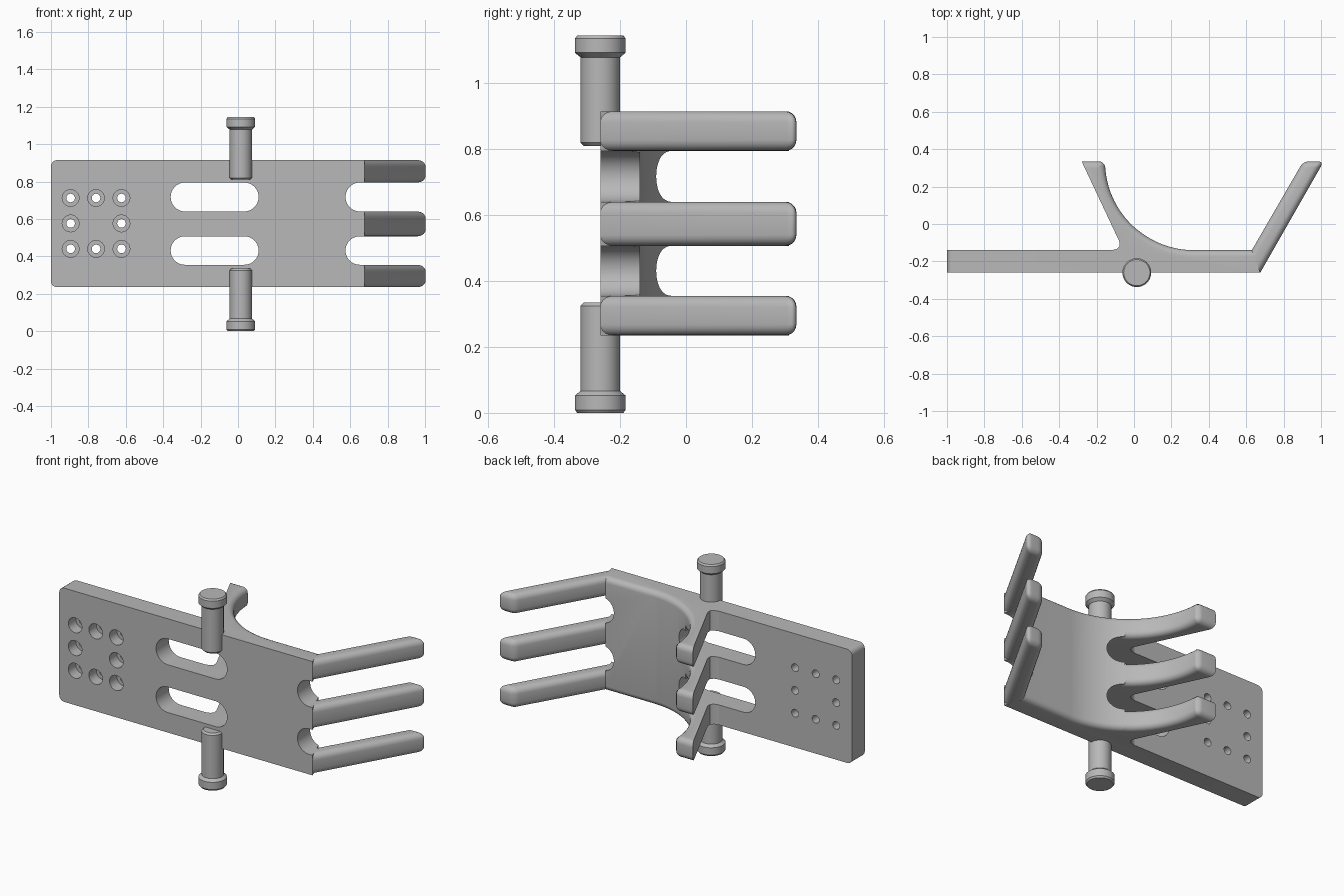
import bpy, bmesh, math
from mathutils import Vector, Matrix

cube = bpy.data.objects.get("Cube")
if cube:
    bpy.data.objects.remove(cube, do_unlink=True)

grey = bpy.data.materials.new("plain grey")
grey.use_nodes = True
GREY = (0.48, 0.48, 0.48, 1)
grey.diffuse_color = GREY
grey.node_tree.nodes["Principled BSDF"].inputs["Base Color"].default_value = GREY

LOW, HIGH, MID = 0.235, 0.915, 0.5725
FRONT, BACK = -0.26, -0.14
ROUND = 0.033
SLOTS = [(0.355, 0.507), (0.64, 0.795)]
BARS = [(LOW, 0.355), (0.507, 0.64), (0.795, HIGH)]


def finish(name, bm):
    bmesh.ops.recalc_face_normals(bm, faces=bm.faces)
    mesh = bpy.data.meshes.new(name)
    bm.to_mesh(mesh)
    bm.free()
    mesh.materials.append(grey)
    ob = bpy.data.objects.new(name, mesh)
    bpy.context.collection.objects.link(ob)
    return ob


def smooth(ob):
    bpy.ops.object.select_all(action='DESELECT')
    ob.select_set(True)
    bpy.context.view_layer.objects.active = ob
    bpy.ops.object.shade_smooth_by_angle(angle=math.radians(35))


def prism(bm, points, low, high):
    """Extrude an outline of (x, y) points from low to high."""
    face = bm.faces.new([bm.verts.new((x, y, low)) for x, y in points])
    new = bmesh.ops.extrude_face_region(bm, geom=[face])["geom"]
    bmesh.ops.translate(bm, vec=(0, 0, high - low),
                        verts=[v for v in new if isinstance(v, bmesh.types.BMVert)])


def round_edges(bm, rule):
    """Round the edges for which rule(middle, direction) holds."""
    chosen = []
    for e in bm.edges:
        a, b = e.verts[0].co, e.verts[1].co
        if rule((a + b) / 2, (b - a).normalized()):
            chosen.append(e)
    bmesh.ops.bevel(bm, geom=chosen, offset=ROUND, segments=5, profile=0.5,
                    affect='EDGES', clamp_overlap=False)


def arc(cx, cy, r, start, end, steps):
    angles = [math.radians(start + (end - start) * i / steps) for i in range(steps + 1)]
    return [(cx + r * math.cos(a), cy + r * math.sin(a)) for a in angles]


def cut(target, bm):
    """Subtract a cutter mesh from the target."""
    cutter = finish("cutter", bm)
    cutter.hide_render = True
    mod = target.modifiers.new("cut", 'BOOLEAN')
    mod.operation, mod.solver, mod.object = 'DIFFERENCE', 'EXACT', cutter
    bpy.context.view_layer.objects.active = target
    bpy.ops.object.modifier_apply(modifier=mod.name)
    bpy.data.objects.remove(cutter, do_unlink=True)


# Plate with the root of the curved cradle
bm = bmesh.new()
SPLIT = 231.9
root = arc(0.32, 0.33, 0.47, SPLIT, 270, 16)
prism(bm, [(-1, FRONT), (0.675, FRONT), (0.63, BACK)] + root[::-1]
      + [(root[0][0], BACK), (-1, BACK)], LOW, HIGH)
round_edges(bm, lambda m, d: abs(d.z) < 0.1 and (
    (m.y > BACK - 0.01 and m.x > 0.031) or m.x < -0.99))
plate = finish("plate", bm)

# Rounded slots through the plate, closed in the middle and open on the right
bm = bmesh.new()
for low, high in SLOTS:
    r, z = (high - low) / 2, (low + high) / 2
    for left, right in ((-0.36, 0.11), (0.575, 0.9)):
        prism(bm, arc(left + r, z, r, 90, 270, 20)
              + arc(right - r, z, r, -90, 90, 20), -0.5, 0.5)
# Prisms are made upright, then turned to run front to back
bmesh.ops.rotate(bm, cent=(0, 0, 0), verts=bm.verts, matrix=Matrix.Rotation(math.pi / 2, 3, 'X'))
cut(plate, bm)

# Screw holes around a square, each with a wide recess at the front
for radius, end in ((0.023, 0.1), (0.045, FRONT + 0.07)):
    bm = bmesh.new()
    start = FRONT - 0.1
    for i in range(3):
        for j in range(3):
            if (i, j) != (1, 1):
                spot = Vector((-0.895 + 0.136 * i, (start + end) / 2, 0.44 + 0.136 * j))
                bmesh.ops.create_cone(bm, cap_ends=True, segments=24, radius1=radius,
                                      radius2=radius, depth=end - start,
                                      matrix=Matrix.Translation(spot) @ Matrix.Rotation(math.pi / 2, 4, 'X'))
    cut(plate, bm)
smooth(plate)

# Three straight fingers and three curved arms
tip = 0.335
for n, (low, high) in enumerate(BARS, 1):
    bm = bmesh.new()
    prism(bm, [(0.675, FRONT), (1.015, tip), (0.905, tip), (0.63, BACK)], low, high)
    round_edges(bm, lambda m, d: m.y > -0.1)
    smooth(finish(f"finger_{n}", bm))

    bm = bmesh.new()
    curve = arc(0.32, tip, 0.475, 180, SPLIT, 20)
    curve[-1] = root[0]
    prism(bm, curve + [(root[0][0], BACK - 0.02), (-0.12, BACK - 0.02), (-0.12, BACK),
                       (-0.092, -0.133), (-0.077, -0.118), (-0.079, -0.092),
                       (-0.28, tip)], low, high)

    def inner(m, d):
        if abs(d.z) > 0.9:
            return m.y > tip - 0.01 and m.x > -0.2
        on_curve = abs(math.hypot(m.x - 0.32, m.y - tip) - 0.475) < 0.006
        return on_curve or m.y > tip - 0.001
    round_edges(bm, inner)
    smooth(finish(f"curved_arm_{n}", bm))

# Headed pins above and below
for name, side in (("top_pin", 1), ("bottom_pin", -1)):
    outline = [(0, 0.2375), (0.05, 0.2375), (0.06, 0.2475), (0.06, 0.506), (0.077, 0.52),
               (0.077, 0.563), (0.07, MID), (0, MID)]
    bm = bmesh.new()
    verts = [bm.verts.new((0.015 + r, FRONT, MID + side * h)) for r, h in outline]
    edges = [bm.edges.new(pair) for pair in zip(verts, verts[1:])]
    bmesh.ops.spin(bm, geom=verts + edges, cent=(0.015, FRONT, 0), axis=(0, 0, 1),
                   angle=2 * math.pi, steps=40)
    bmesh.ops.remove_doubles(bm, verts=bm.verts, dist=0.0005)
    smooth(finish(name, bm))
